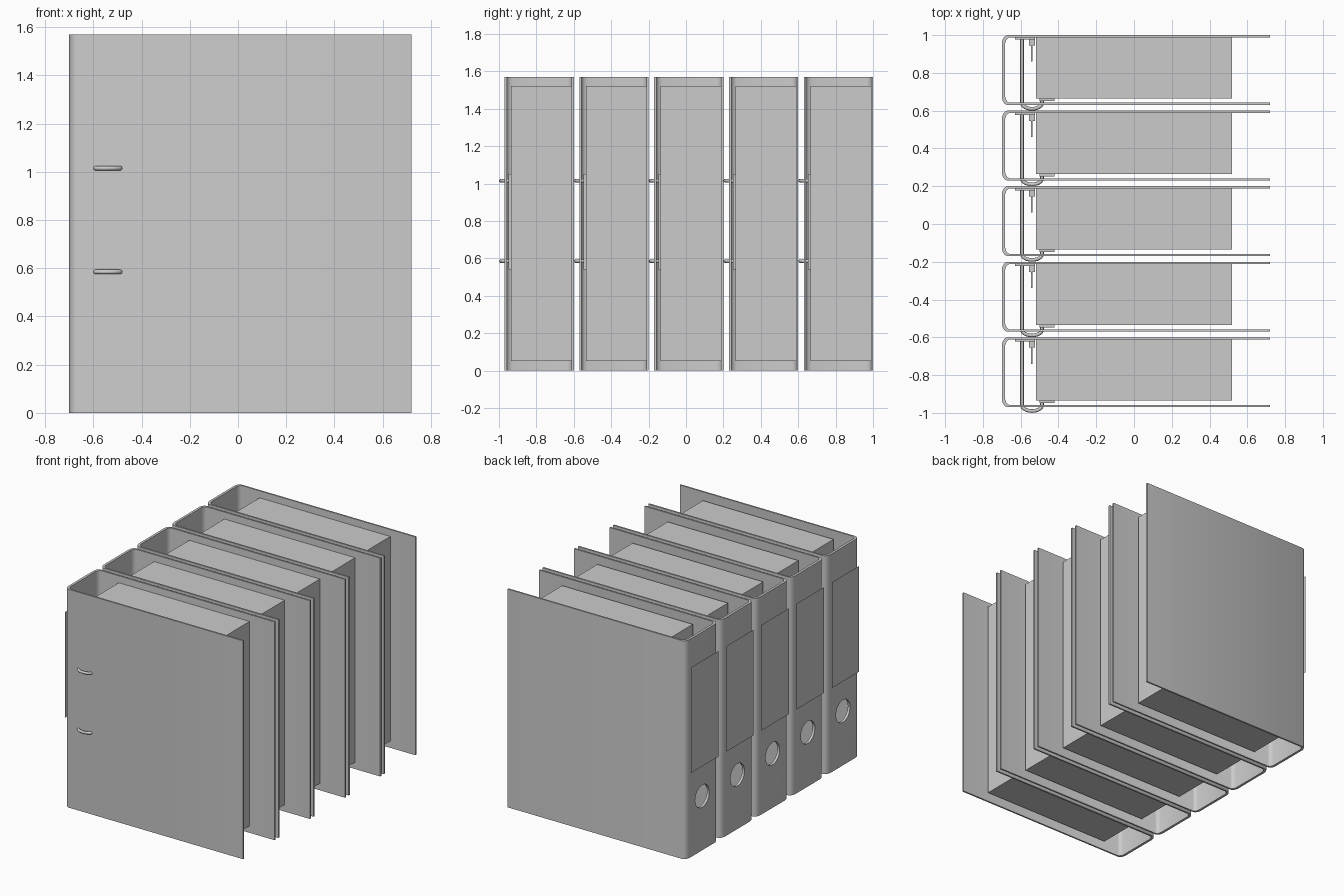
import bpy, bmesh, math
from mathutils import Vector

if "Cube" in bpy.data.objects:
    bpy.data.objects.remove(bpy.data.objects["Cube"])

COUNT, PITCH, Y0 = 5, 0.4, -0.785      # binders along y
H = 1.57                               # cover height
RING_Z = (0.585, 1.015)
parts = []                             # master parts, built around y = 0


def add_object(name, bm, smooth=False):
    bmesh.ops.recalc_face_normals(bm, faces=bm.faces)
    me = bpy.data.meshes.new(name)
    bm.to_mesh(me)
    bm.free()
    ob = bpy.data.objects.new(name, me)
    bpy.context.collection.objects.link(ob)
    if smooth:
        smooth_object(ob)
    return ob


def smooth_object(ob):
    bpy.ops.object.select_all(action='DESELECT')
    ob.select_set(True)
    bpy.context.view_layer.objects.active = ob
    bpy.ops.object.shade_smooth_by_angle(angle=math.radians(40))


def box(name, x, y, z):
    bm = bmesh.new()
    bmesh.ops.create_cube(bm, size=1)
    for v in bm.verts:
        v.co = [(r[0] + r[1]) / 2 + c * (r[1] - r[0]) for r, c in zip((x, y, z), v.co)]
    parts.append(add_object(name, bm))


def tube(name, path, r, sides=10):
    # sweep a circle along a path lying in a plane of constant z
    bm = bmesh.new()
    rings = []
    up = Vector((0, 0, 1))
    for i, p in enumerate(path):
        t = (path[min(i + 1, len(path) - 1)] - path[max(i - 1, 0)]).normalized()
        side = t.cross(up)
        rings.append([bm.verts.new(p + r * (math.cos(a) * side + math.sin(a) * up))
                      for a in (2 * math.pi * k / sides for k in range(sides))])
    for a, b in zip(rings, rings[1:]):
        for k in range(sides):
            n = (k + 1) % sides
            bm.faces.new((a[k], a[n], b[n], b[k]))
    bm.faces.new(rings[0])
    bm.faces.new(rings[-1])
    parts.append(add_object(name, bm, True))


# Cover: U-shaped board with rounded spine corners
outer = [(0.72, 0.185), (-0.672, 0.185), (-0.684, 0.179), (-0.694, 0.166), (-0.70, 0.145)]
inner = [(0.72, 0.173), (-0.660, 0.173), (-0.669, 0.168), (-0.677, 0.158), (-0.682, 0.142)]
mirror = lambda pts: pts + [(x, -y) for x, y in reversed(pts)]
outer, inner = mirror(outer), mirror(inner)
bm = bmesh.new()
cols = [[bm.verts.new((*p, z)) for p, z in ((o, 0), (o, H), (i, H), (i, 0))]
        for o, i in zip(outer, inner)]
for a, b in zip(cols, cols[1:]):
    for k in range(4):
        n = (k + 1) % 4
        bm.faces.new((a[k], a[n], b[n], b[k]))
bm.faces.new(cols[0])
bm.faces.new(cols[-1])
cover = add_object("cover", bm)

# Finger hole through the spine
bpy.ops.mesh.primitive_cylinder_add(vertices=32, radius=0.08, depth=0.1,
                                    location=(-0.69, 0, 0.39), rotation=(0, math.pi / 2, 0))
cutter = bpy.context.object
cutter.name = "finger_hole_cutter"
cutter.hide_render = True
mod = cover.modifiers.new("finger_hole", 'BOOLEAN')
mod.operation, mod.solver, mod.object = 'DIFFERENCE', 'EXACT', cutter
bpy.context.view_layer.objects.active = cover
bpy.ops.object.modifier_apply(modifier=mod.name)
bpy.data.objects.remove(cutter)
smooth_object(cover)
parts.append(cover)

# Spine label: a thin sheet just off the spine
bm = bmesh.new()
bm.faces.new([bm.verts.new((-0.72, y, z)) for y, z in
              ((0.155, 0.62), (-0.155, 0.62), (-0.155, 1.38), (0.155, 1.38))])
label = add_object("spine_label", bm)
if label.data.polygons[0].normal.x > 0:
    label.data.flip_normals()
parts.append(label)

# Paper stack and the clamp bar on it
box("paper_stack", (-0.52, 0.52), (-0.15, 0.173), (0.05, 1.52))
box("clamp_bar", (-0.50, -0.42), (-0.163, -0.15), (0.54, 1.05))

# Lever mechanism on the rear board
box("base_plate", (-0.63, -0.525), (0.163, 0.173), (0.54, 1.05))
box("lever_mount", (-0.555, -0.525), (0.13, 0.163), (0.74, 0.86))
box("lever", (-0.545, -0.537), (0.045, 0.13), (0.77, 1.0))

# Ring arches: straight legs joined by a shallow bow through the front board
for z in RING_Z:
    bow = [Vector((-0.54 - 0.053 * math.cos(a), -0.175 - 0.030 * math.sin(a), z))
           for a in (math.pi * k / 12 for k in range(13))]
    path = [Vector((-0.593, 0.165, z))] + bow + [Vector((-0.487, 0.165, z))]
    tube("ring_arch", path, 0.0095)

# Repeat the finished binder along y
for i in range(COUNT):
    for ob in parts:
        item = ob if i == 0 else ob.copy()
        if i:
            bpy.context.collection.objects.link(item)
        item.location.y = Y0 + i * PITCH
